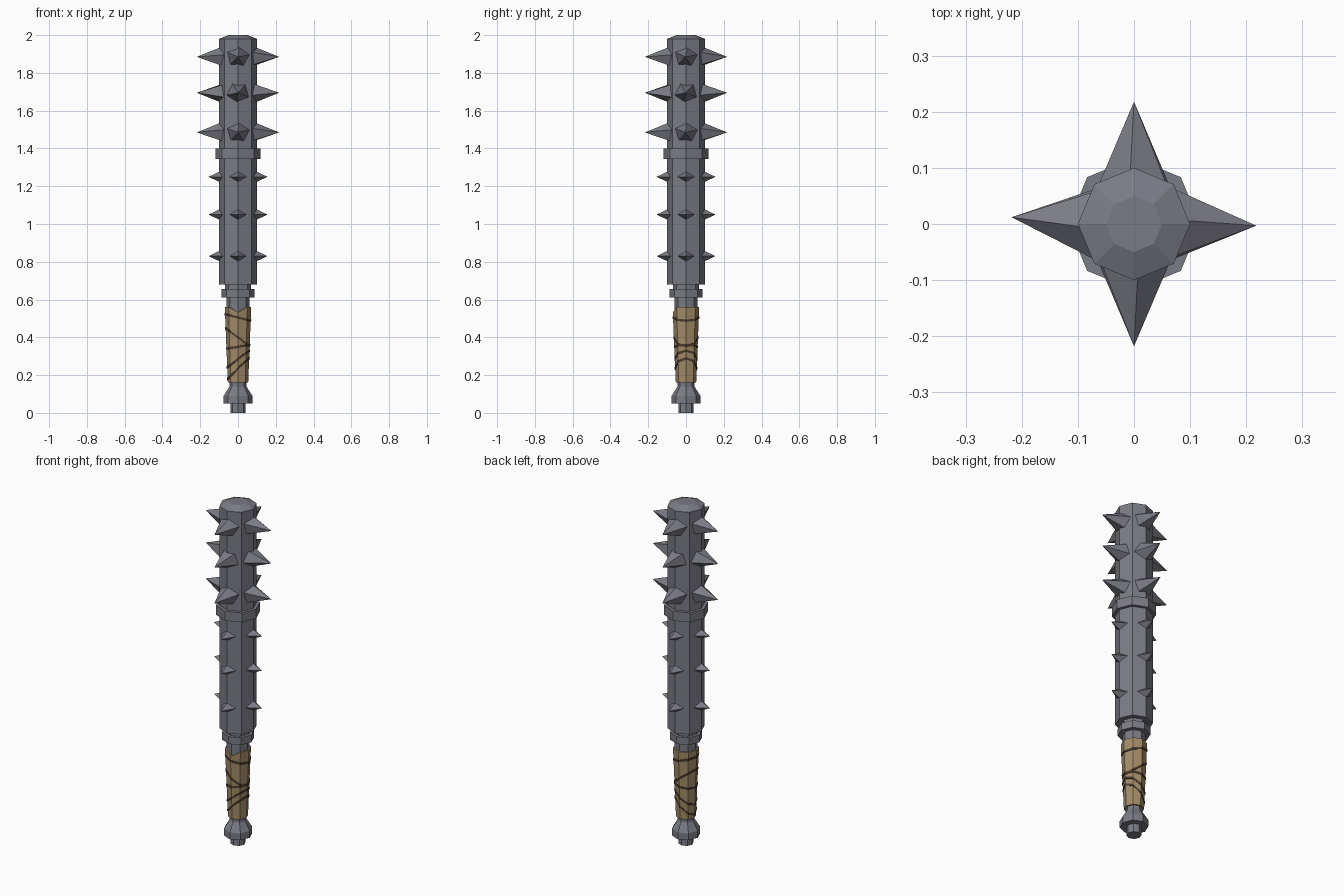
import bpy, bmesh, math
from mathutils import Vector

if "Cube" in bpy.data.objects:
    bpy.data.objects.remove(bpy.data.objects["Cube"])

N = 8  # octagonal cross-section, corners on the axes


def material(name, rgb):
    m = bpy.data.materials.new(name)
    m.diffuse_color = (*rgb, 1)
    m.use_nodes = True
    m.node_tree.nodes["Principled BSDF"].inputs["Base Color"].default_value = m.diffuse_color
    return m


STEEL = material("blue grey steel", (0.195, 0.2, 0.235))
LEATHER = material("tan leather", (0.37, 0.26, 0.14))
CORD = material("dark brown cord", (0.07, 0.047, 0.028))


def make(name, bm, mat):
    bmesh.ops.recalc_face_normals(bm, faces=bm.faces)
    me = bpy.data.meshes.new(name)
    bm.to_mesh(me)
    bm.free()
    me.materials.append(mat)
    ob = bpy.data.objects.new(name, me)
    bpy.context.collection.objects.link(ob)
    return ob


def lathe(name, profile, mat, height=lambda i, x, y, z: z, loop=False):
    """Turn (radius, z) points into a faceted solid; height() may shift corners."""
    bm = bmesh.new()
    rings = []
    for r, z in profile:
        ring = []
        for i in range(N):
            a = math.tau * i / N
            x, y = r * math.cos(a), r * math.sin(a)
            ring.append(bm.verts.new((x, y, height(i, x, y, z))))
        rings.append(ring)
    pairs = list(zip(rings, rings[1:]))
    if loop:
        pairs.append((rings[-1], rings[0]))
    else:
        bm.faces.new(rings[0])
        bm.faces.new(rings[-1])
    for a, b in pairs:
        for i in range(N):
            j = (i + 1) % N
            bm.faces.new((a[i], a[j], b[j], b[i]))
    return make(name, bm, mat)


def spike(name, angle, z, base, tip, half_w, half_h, sides, turn=0, side=0, lift=0):
    """Pyramid pointing outwards at the given angle."""
    out = Vector((math.cos(angle), math.sin(angle), 0))
    across = Vector((-out.y, out.x, 0))
    up = Vector((0, 0, 1))
    bm = bmesh.new()
    ring = []
    for i in range(sides):
        t = turn + math.tau * i / sides
        ring.append(bm.verts.new(out * base + across * half_w * math.cos(t)
                                 + up * (z + half_h * math.sin(t))))
    top = bm.verts.new(out * tip + across * side + up * (z + lift))
    bm.faces.new(ring)
    for i in range(sides):
        bm.faces.new((ring[i], ring[(i + 1) % sides], top))
    make(name, bm, STEEL)


# Metal body
lathe("pommel", [(0.04, 0), (0.04, 0.05), (0.076, 0.05), (0.076, 0.09),
                 (0.045, 0.14), (0.045, 0.18)], STEEL)
lathe("handle_core", [(0.044, 0.15), (0.061, 0.54), (0.061, 0.69)], STEEL)
lathe("handle_ring", [(0.087, 0.612), (0.087, 0.655)], STEEL)
lathe("handle_neck", [(0.07, 0.65), (0.07, 0.685)], STEEL)
lathe("club_head", [(0.1, 0.68), (0.1, 1.98), (0.05, 2.0)], STEEL)
lathe("collar", [(0.118, 1.345), (0.118, 1.4)], STEEL)

# Leather grip, dipping at the front corner of its top edge
lathe("grip_wrap", [(0.04, 0.16), (0.054, 0.16), (0.07, 0.56), (0.058, 0.56)], LEATHER,
      lambda i, x, y, z: z - 0.028 if i == 6 and z > 0.5 else z)


# Tilted cords around the grip
def grip_radius(z):
    return 0.054 + 0.016 * (z - 0.16) / 0.4


for k, (c, slope) in enumerate([(0.505, -0.25), (0.40, -0.75), (0.35, 0.15),
                                (0.285, 0.75), (0.235, 0.95)]):
    bm = bmesh.new()
    rows = []
    for i in range(N):
        a = math.tau * i / N
        row = []
        for dr, dz in ((-0.004, -0.006), (0.003, -0.006), (0.003, 0.006), (-0.004, 0.006)):
            z = c + slope * grip_radius(c) * math.cos(a) + dz
            r = grip_radius(z) + dr
            row.append(bm.verts.new((r * math.cos(a), r * math.sin(a), z)))
        rows.append(row)
    for i in range(N):
        a, b = rows[i], rows[(i + 1) % N]
        for j in range(4):
            bm.faces.new((a[j], b[j], b[(j + 1) % 4], a[(j + 1) % 4]))
    make(f"grip_cord_{k}", bm, CORD)

# Four columns of spikes: large above the collar, small below
tip_shift = (-0.003, 0.0, -0.012, 0.0)
for q in range(4):
    ang = q * math.pi / 2
    for k, z in enumerate((1.485, 1.695, 1.885)):
        spike(f"large_spike_{q}_{k}", ang, z, 0.075, 0.218, 0.062, 0.058, 5,
              turn=0.25 + 0.6 * k, side=tip_shift[q])
    for k, z in enumerate((0.83, 1.05, 1.25)):
        spike(f"small_spike_{q}_{k}", ang, z, 0.08, 0.156, 0.045, 0.036, 4)
